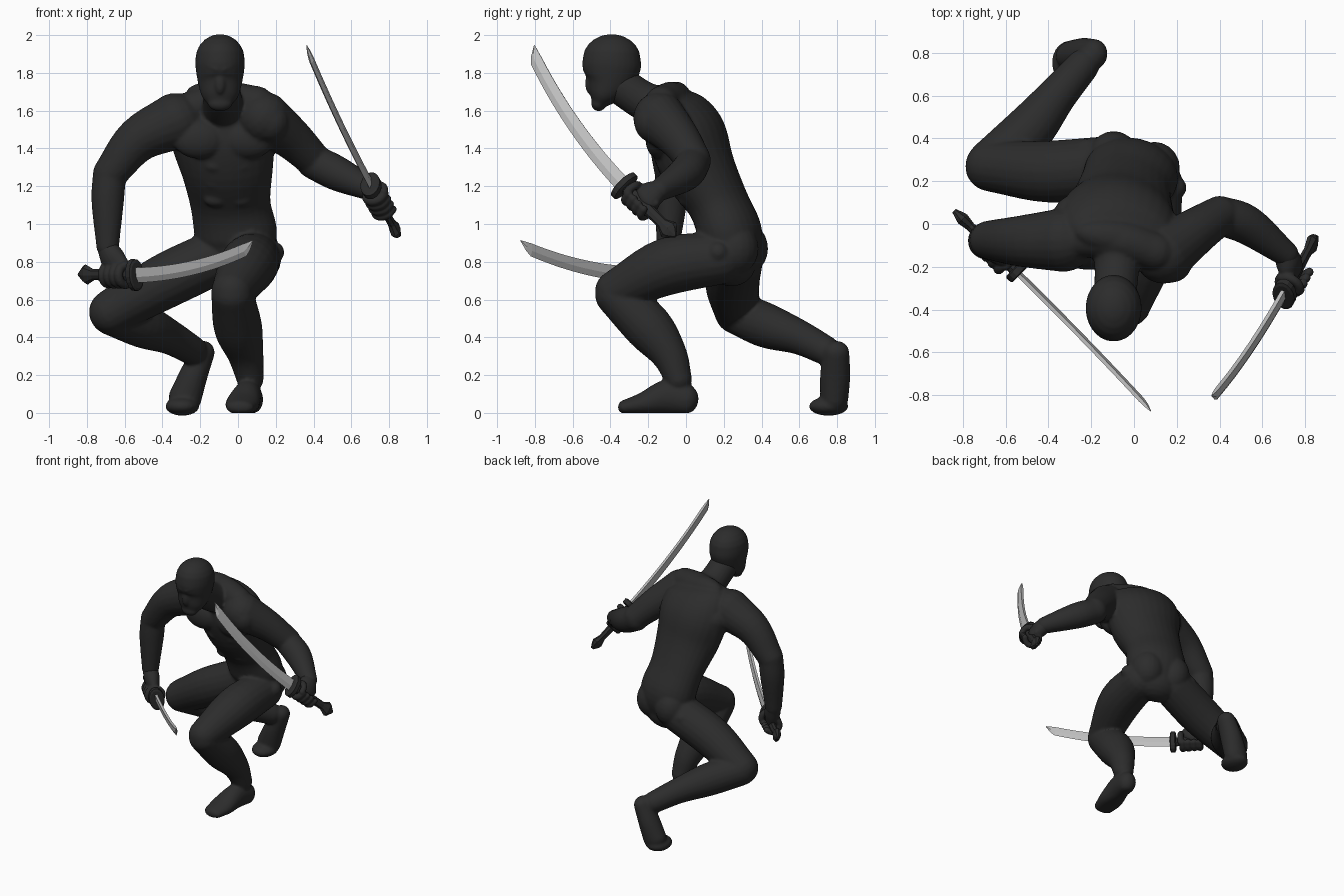
import bpy, bmesh, math
from mathutils import Vector, Matrix


def material(name, v):
    m = bpy.data.materials.new(name)
    m.diffuse_color = (v, v, v, 1)
    return m


DARK = material("charcoal", 0.025)
STEEL = material("steel grey", 0.52)


def ring(bm, c, u, v, a, b, n):
    out = []
    for i in range(n):
        t = 2 * math.pi * i / n
        p = c + u * (a * math.cos(t)) + v * (b * math.sin(t))
        p.z = max(p.z, 0.0)
        out.append(bm.verts.new(p))
    return out


def skin(bm, rings):
    n = len(rings[0])
    for r, s in zip(rings, rings[1:]):
        for i in range(n):
            bm.faces.new((r[i], r[(i + 1) % n], s[(i + 1) % n], s[i]))
    bm.faces.new(rings[0][::-1])
    bm.faces.new(rings[-1])


def loft(bm, pts, ref, n=20, steps=5):
    """Smooth elliptical tube through (x, y, z, half_a along ref[, half_b]) with domed ends."""
    P = [Vector(tuple(p) + ((p[3],) if len(p) == 4 else ())) for p in pts]
    P = [P[0] * 2 - P[1]] + P + [P[-1] * 2 - P[-2]]
    S = []
    for i in range(1, len(P) - 2):
        p0, p1, p2, p3 = P[i - 1:i + 3]
        for k in range(steps):
            t = k / steps
            S.append(0.5 * (p1 * 2 + (p2 - p0) * t + (p0 * 2 - p1 * 5 + p2 * 4 - p3) * t ** 2
                            + (p1 * 3 - p0 - p2 * 3 + p3) * t ** 3))
    S.append(P[-2])
    C = [Vector(s[:3]) for s in S]
    ref = Vector(ref)
    rows = []
    for i, s in enumerate(S):
        t = (C[min(i + 1, len(C) - 1)] - C[max(i - 1, 0)]).normalized()
        u = (ref - t * ref.dot(t)).normalized()
        rows.append((C[i], u, t.cross(u), s[3], s[4], t))

    def dome(row, sign):
        c, u, v, a, b, t = row
        return [(c + t * sign * min(a, b) * math.sin(w), u, v, a * math.cos(w), b * math.cos(w))
                for w in (0.3, 0.6, 0.9, 1.2, 1.45)]
    full = dome(rows[0], -1)[::-1] + [r[:5] for r in rows] + dome(rows[-1], 1)
    skin(bm, [ring(bm, *r, n) for r in full])


def ball(bm, c, r):
    bmesh.ops.create_uvsphere(bm, u_segments=20, v_segments=12, radius=1,
                              matrix=Matrix.Translation(c) @ Matrix.Diagonal((*r, 1)))


def finish(bm, name, mat, voxel=0, smooth=4):
    bmesh.ops.recalc_face_normals(bm, faces=bm.faces[:])
    me = bpy.data.meshes.new(name)
    bm.to_mesh(me)
    bm.free()
    me.materials.append(mat)
    ob = bpy.data.objects.new(name, me)
    bpy.context.collection.objects.link(ob)
    if voxel:
        r = ob.modifiers.new("merge", 'REMESH')
        r.mode, r.voxel_size, r.use_smooth_shade = 'VOXEL', voxel, True
        s = ob.modifiers.new("soften", 'SMOOTH')
        s.factor, s.iterations = 0.5, smooth
    return ob


X, Y, Z = (1, 0, 0), (0, 1, 0), (0, 0, 1)

# torso
bm = bmesh.new()
loft(bm, [(0.0, 0.24, 0.80, 0.18, 0.13), (-0.01, 0.235, 0.94, 0.22, 0.168),
          (-0.04, 0.17, 1.11, 0.215, 0.16), (-0.06, 0.06, 1.31, 0.25, 0.195),
          (-0.075, 0.005, 1.48, 0.28, 0.20), (-0.075, -0.04, 1.60, 0.265, 0.155),
          (-0.07, -0.065, 1.665, 0.21, 0.085)], (0.97, -0.2, 0), 28)
loft(bm, [(-0.30, -0.07, 1.60, 0.085), (-0.08, -0.075, 1.66, 0.092), (0.10, -0.13, 1.64, 0.09)], Z)
loft(bm, [(-0.27, 0.03, 1.50, 0.11), (-0.24, 0.08, 1.33, 0.08), (-0.18, 0.16, 1.15, 0.07)], X)  # side of back
ball(bm, (0.175, -0.17, 1.54), (0.10, 0.105, 0.11))                     # front of shoulder
for sx in (-1, 1):
    ball(bm, (-0.075 + sx * 0.13, -0.145, 1.45), (0.14, 0.07, 0.105))    # chest
    ball(bm, (sx * 0.095, 0.285 - sx * 0.025, 0.87), (0.12, 0.125, 0.14))  # seat
    for k in range(3):                                                  # stomach
        ball(bm, (-0.052 + sx * 0.06, -0.105 + 0.055 * k, 1.31 - 0.09 * k), (0.07, 0.045, 0.042))
ball(bm, (0.195, 0.17, 0.85), (0.05, 0.055, 0.055))     # hip joints
ball(bm, (-0.215, 0.345, 0.83), (0.055, 0.055, 0.055))
# neck
loft(bm, [(-0.075, -0.07, 1.60, 0.13), (-0.08, -0.21, 1.645, 0.105), (-0.09, -0.35, 1.735, 0.10)], X)
# right arm
loft(bm, [(-0.33, -0.075, 1.545, 0.15), (-0.53, -0.08, 1.445, 0.12), (-0.675, -0.075, 1.27, 0.092)], Y)
loft(bm, [(-0.68, -0.075, 1.27, 0.088), (-0.69, -0.08, 1.12, 0.086), (-0.69, -0.095, 0.88, 0.06)], Y)
# left arm
loft(bm, [(0.14, -0.14, 1.56, 0.14), (0.28, -0.04, 1.455, 0.112), (0.40, 0.04, 1.34, 0.092)], Z)
loft(bm, [(0.40, 0.04, 1.33, 0.092), (0.53, -0.005, 1.265, 0.092), (0.71, -0.14, 1.18, 0.06)], Z)
# left leg and foot
loft(bm, [(0.09, 0.18, 0.82, 0.14), (0.05, -0.10, 0.775, 0.152), (-0.03, -0.37, 0.645, 0.112)], X)
loft(bm, [(-0.03, -0.37, 0.625, 0.112), (0.0, -0.20, 0.455, 0.128),
          (0.04, -0.09, 0.31, 0.096), (0.064, -0.04, 0.18, 0.072)], X)
loft(bm, [(0.068, 0.0, 0.07, 0.066, 0.08), (0.05, -0.10, 0.085, 0.075, 0.09),
          (0.025, -0.22, 0.05, 0.09, 0.062), (0.01, -0.32, 0.03, 0.075, 0.04)], X)
# right leg and raised foot
loft(bm, [(-0.13, 0.265, 0.82, 0.145), (-0.40, 0.245, 0.69, 0.145), (-0.67, 0.27, 0.535, 0.119)], Y)
loft(bm, [(-0.67, 0.28, 0.525, 0.114), (-0.50, 0.43, 0.46, 0.118),
          (-0.36, 0.60, 0.40, 0.092), (-0.24, 0.74, 0.33, 0.078)], Z)
loft(bm, [(-0.185, 0.795, 0.32, 0.062, 0.07), (-0.235, 0.79, 0.20, 0.075, 0.08),
          (-0.28, 0.785, 0.08, 0.088, 0.075)], X)
ball(bm, (-0.295, 0.755, 0.035), (0.09, 0.105, 0.05))
finish(bm, "body", DARK, 0.011, 3)

# head
bm = bmesh.new()
hx = -0.095
loft(bm, [(hx, -0.462, 1.637, 0.065, 0.04), (hx, -0.442, 1.68, 0.097, 0.08),
          (hx, -0.408, 1.75, 0.117, 0.13), (hx, -0.395, 1.83, 0.13, 0.155),
          (hx, -0.393, 1.875, 0.13, 0.153)], X, 28)
ball(bm, (hx, -0.508, 1.745), (0.03, 0.026, 0.06))                      # nose
for sx in (-1, 1):
    loft(bm, [(hx + sx * 0.02, -0.535, 1.82, 0.014), (hx + sx * 0.055, -0.52, 1.835, 0.014),
              (hx + sx * 0.09, -0.487, 1.85, 0.013)], Z, 10)             # brow
finish(bm, "head", DARK, 0.008, 7)

# swords: frame of bow direction, thickness, chord
BOW, SLOPE = 0.036, 0.18


def sword_and_hand(side, guard, tip, bow, wrist, turn):
    guard, tip, wrist = Vector(guard), Vector(tip), Vector(wrist)
    d = (tip - guard).normalized()
    b = Vector(bow)
    b = (b - d * b.dot(d)).normalized()
    n = d.cross(b)
    h = (d + b * SLOPE).normalized()        # handle direction
    hb = n.cross(h)

    # blade: curved, wedge section, slanted point
    bm = bmesh.new()
    rows = []
    L = (tip - guard).length
    for i in range(15):
        f = i / 14 * 0.92
        rows.append((f, 0.043 - 0.010 * f, -0.041 + 0.008 * f, 1))
    rows += [(0.96, 0.012, -0.031, 0.8), (1.0, -0.024, -0.03, 0.15)]
    loops = []
    for f, e, s, k in rows:
        c = guard + d * (f * L) + b * (4 * BOW * f * (1 - f))
        m = s + (e - s) * 0.6
        loops.append([bm.verts.new(c + b * p + n * (q * k)) for p, q in
                      ((s, -0.009), (m, -0.012), (e, 0), (m, 0.012), (s, 0.009))])
    skin(bm, loops)
    finish(bm, side + "_blade", STEEL)

    # guard, grip and flared pommel
    bm = bmesh.new()
    prof = ((0.024, 0.07, 0.045), (0.018, 0.085, 0.055), (-0.012, 0.085, 0.055), (-0.018, 0.07, 0.045))
    skin(bm, [ring(bm, guard + h * s, hb, n, p, q, 16) for s, p, q in prof])
    prof = ((-0.01, 0.036, 0.028), (-0.28, 0.03, 0.022), (-0.30, 0.03, 0.022),
            (-0.35, 0.054, 0.03), (-0.37, 0.046, 0.024), (-0.405, 0.008, 0.012))
    skin(bm, [ring(bm, guard + h * s, hb, n, p, q, 8) for s, p, q in prof])
    finish(bm, side + "_sword_handle", DARK)

    # hand wrapped round the grip
    bm = bmesh.new()
    grip = guard - h * 0.125
    w = wrist - grip
    w = (w - h * w.dot(h)).normalized()
    o = h.cross(w) * turn
    palm = grip + w * 0.04
    loft(bm, [(*wrist, 0.056, 0.054), (*(wrist.lerp(palm, 0.5)), 0.072, 0.056),
              (*palm, 0.08, 0.046)], h)

    def finger(s, a0, a1, r, thick):
        pts = []
        for k in range(6):
            a = a0 + (a1 - a0) * k / 5
            pts.append((*(grip + h * s + (w * math.cos(a) + o * math.sin(a)) * r), thick))
        loft(bm, pts, h, 10, 3)
    for k in range(4):
        finger(0.060 - 0.041 * k, -0.2, 4.0, 0.052, 0.0245 - 0.001 * k)
    finger(0.072, 0.3, -2.2, 0.054, 0.022)          # thumb
    finish(bm, side + "_hand", DARK, 0.006, 3)


sword_and_hand("right", (-0.55, -0.22, 0.73), (0.085, -0.875, 0.885), (0.26, -0.02, -0.96),
               (-0.69, -0.095, 0.87), 1)
sword_and_hand("left", (0.705, -0.325, 1.20), (0.362, -0.825, 1.93), (-0.04, -0.82, -0.56),
               (0.71, -0.14, 1.18), 1)
